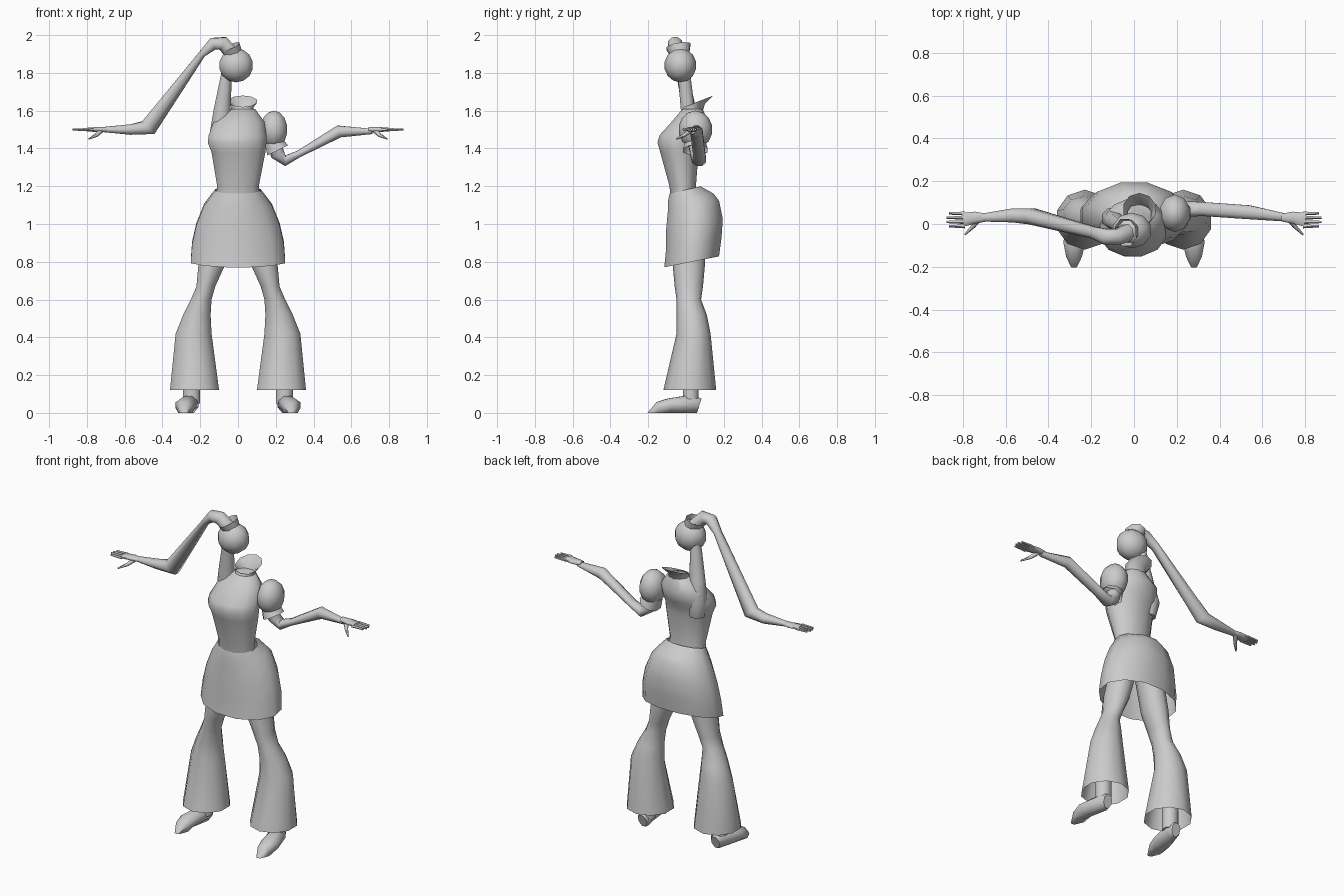
import bpy, math
from mathutils import Vector

cube = bpy.data.objects.get("Cube")
if cube:
    bpy.data.objects.remove(cube)

shade = (0.6, 0.6, 0.6, 1)
grey = bpy.data.materials.new("light grey")
grey.use_nodes = True
grey.diffuse_color = shade
grey.node_tree.nodes["Principled BSDF"].inputs["Base Color"].default_value = shade


def finish(obj, name):
    """Name and colour the active object, and smooth its shallow edges."""
    obj.name = name
    obj.data.materials.append(grey)
    bpy.ops.object.mode_set(mode='EDIT')
    bpy.ops.mesh.select_all(action='SELECT')
    bpy.ops.mesh.normals_make_consistent(inside=False)
    bpy.ops.object.mode_set(mode='OBJECT')
    bpy.ops.object.shade_smooth_by_angle(angle=math.radians(60))
    return obj


def mirrored(obj):
    """Repeat a left part on the right side."""
    name = obj.name
    modifier = obj.modifiers.new("mirror", 'MIRROR')
    modifier.use_axis[0] = True
    obj.name = name.replace("left", "both")


def circle(sides):
    """Cosine and sine of evenly spaced corners, with a flat side facing each axis."""
    angles = [math.tau * (i + 0.5) / sides for i in range(sides)]
    return [(math.cos(a), math.sin(a)) for a in angles]


def skin(name, rings, open_start=False, open_end=False):
    """Join equal rings of points into one surface."""
    sides = len(rings[0])
    verts = [point for ring in rings for point in ring]
    faces = []
    for start in range(0, len(verts) - sides, sides):
        for i in range(sides):
            j = (i + 1) % sides
            faces.append((start + i, start + j, start + sides + j, start + sides + i))
    if not open_start:
        faces.append(tuple(range(sides)))
    if not open_end:
        faces.append(tuple(range(len(verts) - sides, len(verts))))
    mesh = bpy.data.meshes.new(name)
    mesh.from_pydata(verts, [], faces)
    obj = bpy.data.objects.new(name, mesh)
    bpy.context.collection.objects.link(obj)
    bpy.ops.object.select_all(action='DESELECT')
    obj.select_set(True)
    bpy.context.view_layer.objects.active = obj
    return finish(obj, name)


def loft(name, stations, sides=12, low_rise=0, top_rise=0, **ends):
    """Level rings (height, left edge, right edge, front, back), tilted up at the back."""
    rings = []
    for k, (z, x_min, x_max, front, back) in enumerate(stations):
        rise = low_rise + (top_rise - low_rise) * k / (len(stations) - 1)
        widen = 1 / math.cos(math.pi / sides)
        middle, half = (x_min + x_max) / 2, (x_max - x_min) / 2 * widen
        centre, depth = (front + back) / 2, (back - front) / 2
        rings.append([(middle + half * c, centre + depth * s, z + rise * s)
                      for c, s in circle(sides)])
    return skin(name, rings, **ends)


def tube(name, stations, sides=8, hint=(0, 1, 0), **ends):
    """Rings across a path: position, half size along the hint, half size across it."""
    points = [Vector(s[:3]) for s in stations]
    rings = []
    for k, (x, y, z, along, across) in enumerate(stations):
        step = points[min(k + 1, len(points) - 1)] - points[max(k - 1, 0)]
        t = step.normalized()
        u = Vector(hint)
        u = (u - t * u.dot(t)).normalized()
        v = t.cross(u)
        rings.append([points[k] + u * along * c + v * across * s for c, s in circle(sides)])
    return skin(name, rings, **ends)


def puff(name, centre, radii):
    """Puffed sleeve: a faceted ball."""
    bpy.ops.mesh.primitive_uv_sphere_add(segments=10, ring_count=7, location=centre)
    ball = bpy.context.object
    for vertex in ball.data.vertices:
        vertex.co *= Vector(radii)
    finish(ball, name)


def hand(label, side):
    """Flat palm, four fingers and a thumb."""
    y, z = 0.03, 1.5
    tube(label + "_palm", [(side * 0.69, y, z, 0.02, 0.015),
                           (side * 0.74, y, z, 0.03, 0.015),
                           (side * 0.8, y - 0.01, z, 0.035, 0.01)])
    for k in range(4):
        finger_y = y + 0.02 * (1 - k)
        tip = side * (0.88 - 0.01 * abs(k - 1.5))
        tube(f"{label}_finger_{k + 1}", [(side * 0.79, finger_y, z, 0.01, 0.008),
                                         (tip, finger_y, z, 0.006, 0.006)], sides=5)
    tube(label + "_thumb", [(side * 0.72, y, z, 0.015, 0.015),
                            (side * 0.75, y - 0.04, z - 0.03, 0.01, 0.01),
                            (side * 0.79, y - 0.08, z - 0.05, 0.004, 0.004)], sides=6, hint=(0, 0, 1))


# Flared trousers, open at the hem
mirrored(loft("left_trouser_leg", [
    (0.12, 0.1, 0.36, -0.12, 0.16),
    (0.42, 0.14, 0.33, -0.05, 0.13),
    (0.52, 0.145, 0.29, -0.05, 0.11),
    (0.6, 0.14, 0.25, -0.05, 0.08),
    (0.67, 0.12, 0.22, -0.06, 0.09),
    (0.78, 0.07, 0.21, -0.07, 0.1),
    (1.05, 0, 0.15, -0.06, 0.11)], sides=10, open_start=True))

# Pointed shoes with flat soles
shoe = tube("left_shoe", [
    (0.25, 0.07, 0.04, 0.03, 0.04),
    (0.25, 0.04, 0.05, 0.045, 0.05),
    (0.28, -0.09, 0.04, 0.055, 0.04),
    (0.28, -0.15, 0.03, 0.04, 0.03),
    (0.28, -0.2, 0.01, 0.015, 0.01)], hint=(1, 0, 0))
for vertex in shoe.data.vertices:
    if vertex.co.z < 0.02:
        vertex.co.z = 0
mirrored(shoe)
mirrored(loft("left_ankle", [(z, 0.2, 0.29, -0.02, 0.07) for z in (0.05, 0.2)], sides=8))

# Short skirt, open at the hem and waist
loft("skirt", [(z, -half, half, front, back) for z, half, front, back in (
    (0.8, 0.25, -0.12, 0.18),
    (0.9, 0.243, -0.11, 0.193),
    (1, 0.22, -0.11, 0.2),
    (1.1, 0.18, -0.1, 0.18),
    (1.14, 0.15, -0.1, 0.15),
    (1.18, 0.12, -0.09, 0.08))], low_rise=0.03, top_rise=0.02, open_start=True, open_end=True)

# Fitted bodice with a full bust, sloping in to the neck
loft("bodice", [
    (1.11, -0.12, 0.12, -0.08, 0.07),
    (1.2, -0.11, 0.11, -0.09, 0.055),
    (1.38, -0.14, 0.145, -0.14, 0.07),
    (1.43, -0.16, 0.15, -0.155, 0.08),
    (1.47, -0.155, 0.15, -0.145, 0.1),
    (1.54, -0.13, 0.14, -0.08, 0.12),
    (1.61, -0.05, 0.09, -0.02, 0.09)])

# Standing collar, flaring up towards the back
loft("collar", [
    (1.57, -0.06, 0.09, -0.03, 0.08),
    (1.62, -0.03, 0.08, -0.02, 0.1),
    (1.65, -0.05, 0.1, -0.01, 0.145)], sides=10, top_rise=0.03, open_end=True)

# Left arm: puffed sleeve, cuff, bent elbow and flared forearm
puff("left_puff_sleeve", (0.19, 0.05, 1.5), (0.075, 0.09, 0.1))
tube("left_cuff", [(0.18, 0.05, 1.45, 0.05, 0.05),
                   (0.21, 0.05, 1.39, 0.07, 0.065)], open_end=True)
tube("left_arm", [
    (0.18, 0.05, 1.45, 0.045, 0.04),
    (0.21, 0.06, 1.37, 0.04, 0.04),
    (0.25, 0.07, 1.335, 0.04, 0.03),
    (0.32, 0.07, 1.37, 0.035, 0.02),
    (0.535, 0.055, 1.49, 0.035, 0.035),
    (0.71, 0.03, 1.49, 0.02, 0.015)])
hand("left", 1)

# Right arm: raised shoulder strip, high puffed sleeve and long trailing forearm
loft("right_shoulder", [
    (1.38, -0.13, -0.04, -0.03, 0.06),
    (1.48, -0.15, -0.04, -0.03, 0.08),
    (1.6, -0.13, -0.04, -0.03, 0.05),
    (1.84, -0.08, -0.03, -0.05, 0.02)], sides=8)
puff("right_puff_sleeve", (-0.01, -0.03, 1.84), (0.095, 0.085, 0.09))
tube("right_cuff", [(-0.02, -0.03, 1.89, 0.05, 0.05),
                    (-0.04, -0.04, 1.94, 0.07, 0.055)], open_end=True)
tube("right_arm", [
    (-0.03, -0.04, 1.9, 0.045, 0.04),
    (-0.08, -0.06, 1.957, 0.04, 0.04),
    (-0.13, -0.06, 1.955, 0.04, 0.035),
    (-0.19, -0.04, 1.9, 0.03, 0.02),
    (-0.475, 0.035, 1.51, 0.04, 0.05),
    (-0.57, 0.04, 1.5, 0.035, 0.03),
    (-0.71, 0.03, 1.5, 0.02, 0.015)])
hand("right", -1)
